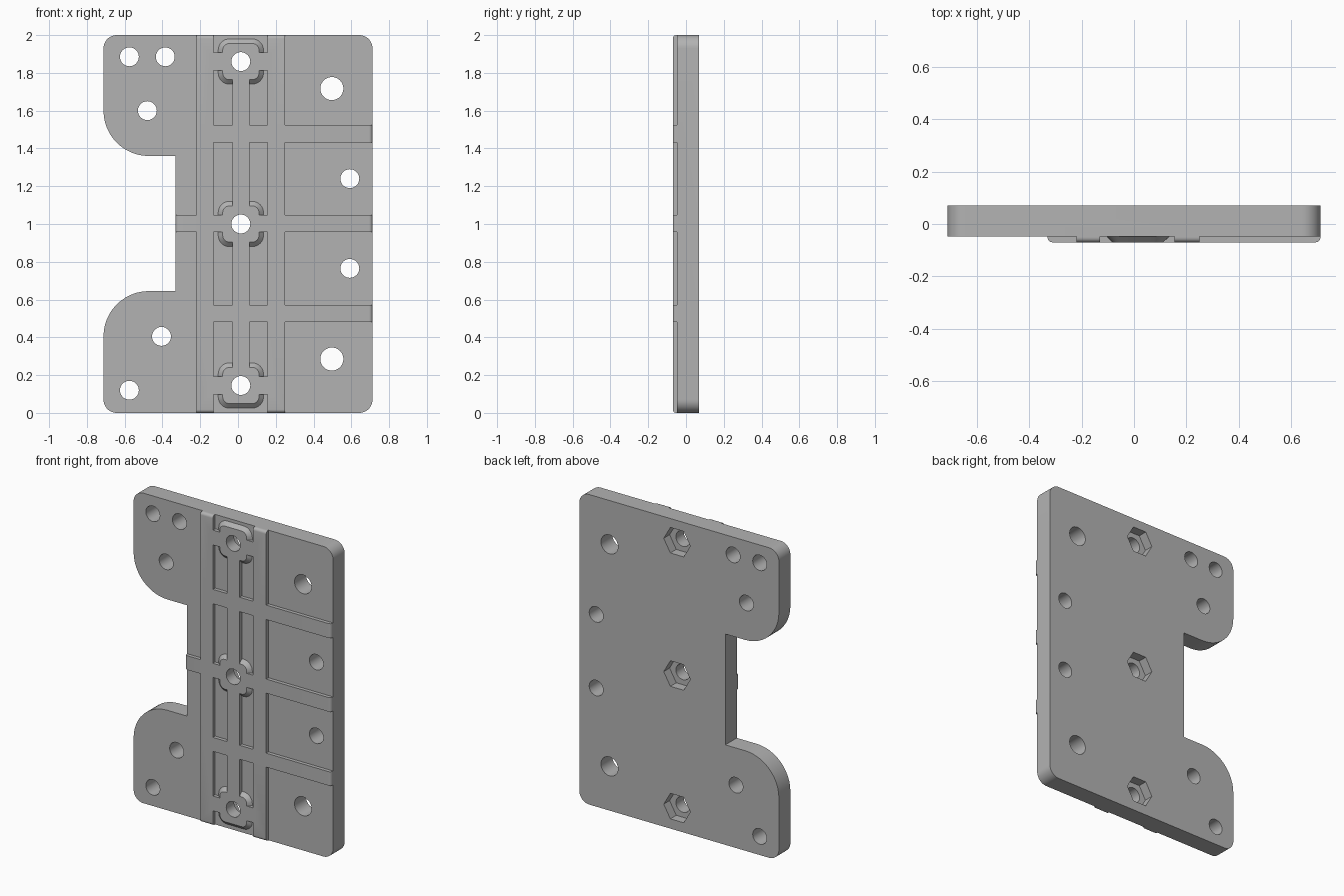
import bpy, bmesh
from math import cos, sin, pi, radians
from mathutils import Vector

cube = bpy.data.objects.get("Cube")
if cube:
    bpy.data.objects.remove(cube, do_unlink=True)

BACK, FACE, RIB = 0.07, -0.047, -0.07   # depth levels
SINK = -0.02                            # how deep raised parts reach into the plate

grey = bpy.data.materials.new("plain_grey")
grey.use_nodes = True
grey.diffuse_color = (0.45, 0.45, 0.45, 1)
grey.node_tree.nodes["Principled BSDF"].inputs["Base Color"].default_value = (0.45, 0.45, 0.45, 1)


def make_object(name, bm):
    bmesh.ops.recalc_face_normals(bm, faces=bm.faces)
    mesh = bpy.data.meshes.new(name)
    bm.to_mesh(mesh)
    bm.free()
    mesh.materials.append(grey)
    obj = bpy.data.objects.new(name, mesh)
    bpy.context.collection.objects.link(obj)
    return obj


def rounded(corners, steps=12):
    """Outline from (x, z, radius) corners, each rounded by a tangent arc."""
    pts = []
    for i, (x, z, r) in enumerate(corners):
        p = Vector((x, z))
        if r == 0:
            pts.append(p)
            continue
        a = (Vector(corners[i - 1][:2]) - p).normalized()
        b = (Vector(corners[(i + 1) % len(corners)][:2]) - p).normalized()
        centre = p + (a + b) * r
        for k in range(steps + 1):
            t = k / steps * pi / 2
            pts.append(centre - b * r * cos(t) - a * r * sin(t))
    return pts


def square(x, z, half, r):
    return rounded([(x - half, z - half, r), (x + half, z - half, r),
                    (x + half, z + half, r), (x - half, z + half, r)], 8)


def circle(x, z, r, sides=32):
    return [Vector((x + r * cos(2 * pi * k / sides), z + r * sin(2 * pi * k / sides)))
            for k in range(sides)]


def loft(name, layers):
    """Solid through matching outlines, each given as (outline, y)."""
    bm = bmesh.new()
    rings = [[bm.verts.new((p.x, y, p.y)) for p in pts] for pts, y in layers]
    bm.faces.new(rings[0])
    bm.faces.new(rings[-1])
    for a, b in zip(rings, rings[1:]):
        for i in range(len(a)):
            bm.faces.new((a[i - 1], a[i], b[i], b[i - 1]))
    return make_object(name, bm)


def rib(name, x0, x1, z0, z1, round_ends):
    """Raised bar; the named ends (axis, value) get a rounded front edge."""
    bm = bmesh.new()
    bmesh.ops.create_cube(bm, size=1)
    for v in bm.verts:
        v.co = ((x0 + x1) / 2 + v.co.x * (x1 - x0),
                (RIB + SINK) / 2 + v.co.y * (SINK - RIB),
                (z0 + z1) / 2 + v.co.z * (z1 - z0))
    edges = [e for e in bm.edges for axis, value in round_ends
             if all(abs(v.co[axis] - value) < 1e-4 and v.co.y < SINK - 0.01 for v in e.verts)]
    if edges:
        bmesh.ops.bevel(bm, geom=edges, offset=0.018, segments=5, profile=0.5, affect='EDGES')
    return make_object(name, bm)


def apply_boolean(target, tool, operation):
    mod = target.modifiers.new(operation.lower(), 'BOOLEAN')
    mod.operation, mod.solver, mod.object = operation, 'EXACT', tool
    bpy.context.view_layer.objects.active = target
    bpy.ops.object.modifier_apply(modifier=mod.name)
    bpy.data.objects.remove(tool, do_unlink=True)


# Plate with two rounded lobes and a notch on its right side
LEFT, RIGHT, NOTCH = 0.712, -0.712, -0.33
plate = loft("mounting_plate", [(rounded([
    (RIGHT, 0, 0.07), (LEFT, 0, 0.07), (LEFT, 2, 0.07), (RIGHT, 2, 0.07),
    (RIGHT, 1.36, 0.24), (NOTCH, 1.36, 0), (NOTCH, 0.645, 0), (RIGHT, 0.645, 0.24)]), y)
    for y in (FACE, BACK)])

# Raised ribs
BOSS_X, BOSSES = 0.015, (0.145, 1.0, 1.86)
raised = [
    rib("right_upright_rib", -0.22, -0.13, 0, 2, [(2, 0), (2, 2)]),
    rib("left_upright_rib", 0.155, 0.25, 0, 2, [(2, 0), (2, 2)]),
    rib("centre_upright_rib", -0.03, 0.06, BOSSES[0], BOSSES[2], []),
    rib("lower_cross_rib", -0.2, LEFT, 0.48, 0.57, [(0, LEFT)]),
    rib("middle_cross_rib", NOTCH, LEFT, 0.957, 1.048, [(0, LEFT), (0, NOTCH)]),
    rib("upper_cross_rib", -0.2, LEFT, 1.432, 1.525, [(0, LEFT)]),
]

# Chamfered bosses, with short ribs tying the end ones to the uprights
for z in BOSSES:
    raised.append(loft("boss", [(square(BOSS_X, z, 0.12, 0.06), SINK),
                                (square(BOSS_X, z, 0.12, 0.06), FACE),
                                (square(BOSS_X, z, 0.096, 0.036), RIB)]))
    if z != 1.0:
        raised.append(rib("boss_tie", -0.15, 0.18, z - 0.048, z + 0.047, []))
for part in raised:
    apply_boolean(plate, part, 'UNION')

# Through holes, and hexagonal nut pockets in the back
holes = [(x, z, 0.05) for x, z in (
    (-0.575, 1.885), (-0.385, 1.885), (-0.48, 1.6), (-0.405, 0.405), (-0.575, 0.12),
    (0.592, 1.24), (0.592, 0.765))]
holes += [(0.497, z, 0.061) for z in (0.285, 1.717)]
holes += [(BOSS_X, z, 0.05) for z in BOSSES]
cutters = [loft("hole_cutter", [(circle(x, z, r), y) for y in (-0.2, 0.2)]) for x, z, r in holes]
cutters += [loft("nut_cutter", [(circle(BOSS_X, z, 0.095, 6), y) for y in (0.01, 0.2)])
            for z in BOSSES]
for cutter in cutters:
    cutter.hide_render = True
    apply_boolean(plate, cutter, 'DIFFERENCE')

# Smooth curved walls, crisp edges
bpy.ops.object.select_all(action='DESELECT')
plate.select_set(True)
bpy.context.view_layer.objects.active = plate
bpy.ops.object.shade_smooth_by_angle(angle=radians(30))
